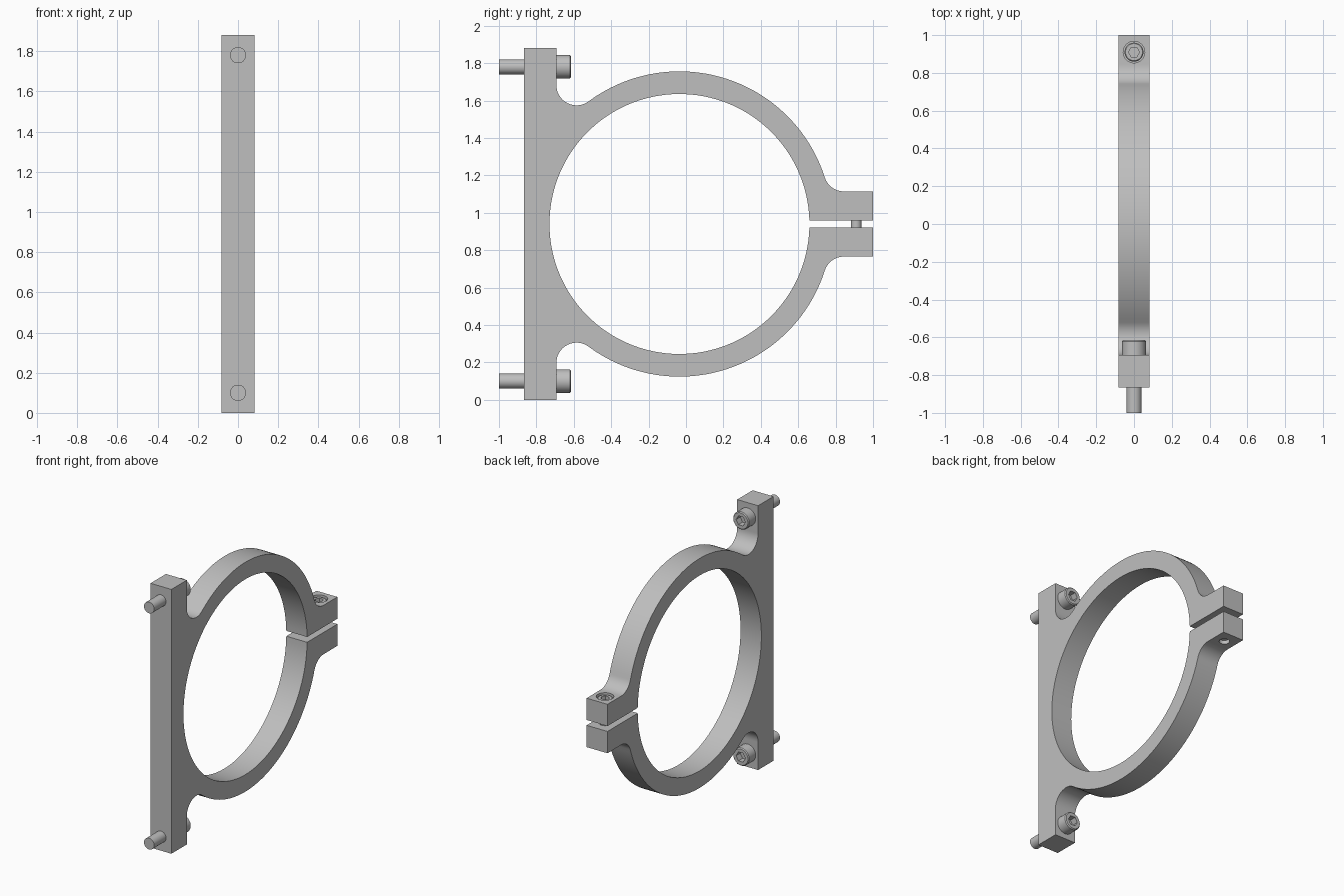
import bpy, bmesh
from math import sin, cos, pi, sqrt, atan2, asin, radians

cube = bpy.data.objects.get("Cube")
if cube:
    bpy.data.objects.remove(cube, do_unlink=True)

# Main dimensions
HALF_WIDTH = 0.082
MID_Z, HALF_HEIGHT = 0.94, 0.94
BAR_FRONT, BAR_BACK = -0.866, -0.693
RING_Y, RING_IN, RING_OUT = -0.035, 0.695, 0.816
FILLET = 0.108
LUG_END, LUG_TOP, SLOT = 1.0, 0.174, 0.019
LUG_SCREW_Y = 0.91

grey = bpy.data.materials.new("plain grey")
grey.use_nodes = True
grey.diffuse_color = (0.52, 0.52, 0.52, 1)
grey.node_tree.nodes["Principled BSDF"].inputs["Base Color"].default_value = grey.diffuse_color


def finish(name, bm):
    bmesh.ops.recalc_face_normals(bm, faces=bm.faces)
    mesh = bpy.data.meshes.new(name)
    bm.to_mesh(mesh)
    bm.free()
    mesh.materials.append(grey)
    obj = bpy.data.objects.new(name, mesh)
    bpy.context.collection.objects.link(obj)
    return obj


def activate(obj):
    bpy.ops.object.select_all(action='DESELECT')
    obj.select_set(True)
    bpy.context.view_layer.objects.active = obj


def smooth(obj):
    activate(obj)
    bpy.ops.object.shade_smooth_by_angle(angle=radians(25))


def lathe(name, profile, steps=48):
    """Turn a (radius, height) profile around the local z axis."""
    bm = bmesh.new()
    verts = [bm.verts.new((r, 0, z)) for r, z in profile]
    edges = [bm.edges.new(pair) for pair in zip(verts, verts[1:])]
    bmesh.ops.spin(bm, geom=verts + edges, cent=(0, 0, 0), axis=(0, 0, 1),
                   angle=2 * pi, steps=steps)
    bmesh.ops.remove_doubles(bm, verts=bm.verts, dist=0.0001)
    return finish(name, bm)


def cut(obj, cutter):
    cutter.hide_render = True
    mod = obj.modifiers.new("cut", 'BOOLEAN')
    mod.operation, mod.solver, mod.object = 'DIFFERENCE', 'EXACT', cutter
    activate(obj)
    bpy.ops.object.modifier_apply(modifier=mod.name)
    bpy.data.objects.remove(cutter, do_unlink=True)


def arc(cy, cz, r, start, end, n):
    angles = [start + (end - start) * i / n for i in range(n + 1)]
    return [(cy + r * cos(a), cz + r * sin(a)) for a in angles]


# Clamp body: upper half outline, mirrored to the lower half, then extruded
reach = RING_OUT + FILLET
bar_dy = BAR_BACK + FILLET - RING_Y
bar_dz = sqrt(reach ** 2 - bar_dy ** 2)
lug_dz = LUG_TOP + FILLET
lug_dy = sqrt(reach ** 2 - lug_dz ** 2)
bar_angle, lug_angle = atan2(bar_dz, bar_dy), atan2(lug_dz, lug_dy)

upper = [(BAR_FRONT, HALF_HEIGHT), (BAR_BACK, HALF_HEIGHT)]
upper += arc(RING_Y + bar_dy, bar_dz, FILLET, -pi, bar_angle - pi, 16)
upper += arc(RING_Y, 0, RING_OUT, bar_angle, lug_angle, 56)[1:]
upper += arc(RING_Y + lug_dy, lug_dz, FILLET, lug_angle + pi, 1.5 * pi, 12)[1:]
upper += [(LUG_END, LUG_TOP), (LUG_END, SLOT)]
upper += arc(RING_Y, 0, RING_IN, asin(SLOT / RING_IN), pi, 64)
outline = upper + [(y, -z) for y, z in reversed(upper[:-1])]

bm = bmesh.new()
side = bm.faces.new([bm.verts.new((-HALF_WIDTH, y, MID_Z + z)) for y, z in outline])
wall = bmesh.ops.extrude_face_region(bm, geom=[side], use_keep_orig=True)
bmesh.ops.translate(bm, vec=(2 * HALF_WIDTH, 0, 0),
                    verts=[v for v in wall["geom"] if isinstance(v, bmesh.types.BMVert)])
clamp = finish("clamp_body", bm)

# Counterbored hole through both lugs
bore = lathe("lug_bore", [(0, -0.5), (0.034, -0.5), (0.034, -0.065),
                          (0.057, -0.065), (0.057, 0.1), (0, 0.1)])
bore.location = (0, LUG_SCREW_Y, MID_Z + LUG_TOP)
bpy.context.view_layer.update()
cut(clamp, bore)
smooth(clamp)


def socket_screw(name, shaft_r, length, head_r, head_h, location, tilt=0):
    """Screw with its head seat at the origin and a hexagonal socket."""
    edge = head_r * 0.1
    screw = lathe(name, [(0, -length), (shaft_r, -length), (shaft_r, 0), (head_r, 0),
                         (head_r, head_h - edge), (head_r - edge, head_h), (0, head_h)])
    hexagon = head_r * 0.58
    socket = lathe("socket", [(0, head_h * 0.4), (hexagon, head_h * 0.4),
                              (hexagon, head_h * 2), (0, head_h * 2)], steps=6)
    cut(screw, socket)
    smooth(screw)
    screw.location = location
    screw.rotation_euler.x = tilt


# Mounting screws through the bar, and the clamping screw in the lugs
for label, z in (("lower", 0.1), ("upper", 1.78)):
    socket_screw(label + "_mounting_screw", 0.04, 1 + BAR_BACK, 0.063, 0.078,
                 (0, BAR_BACK, z), -pi / 2)
socket_screw("clamping_screw", 0.028, 0.26, 0.05, 0.055,
             (0, LUG_SCREW_Y, MID_Z + LUG_TOP - 0.065))
